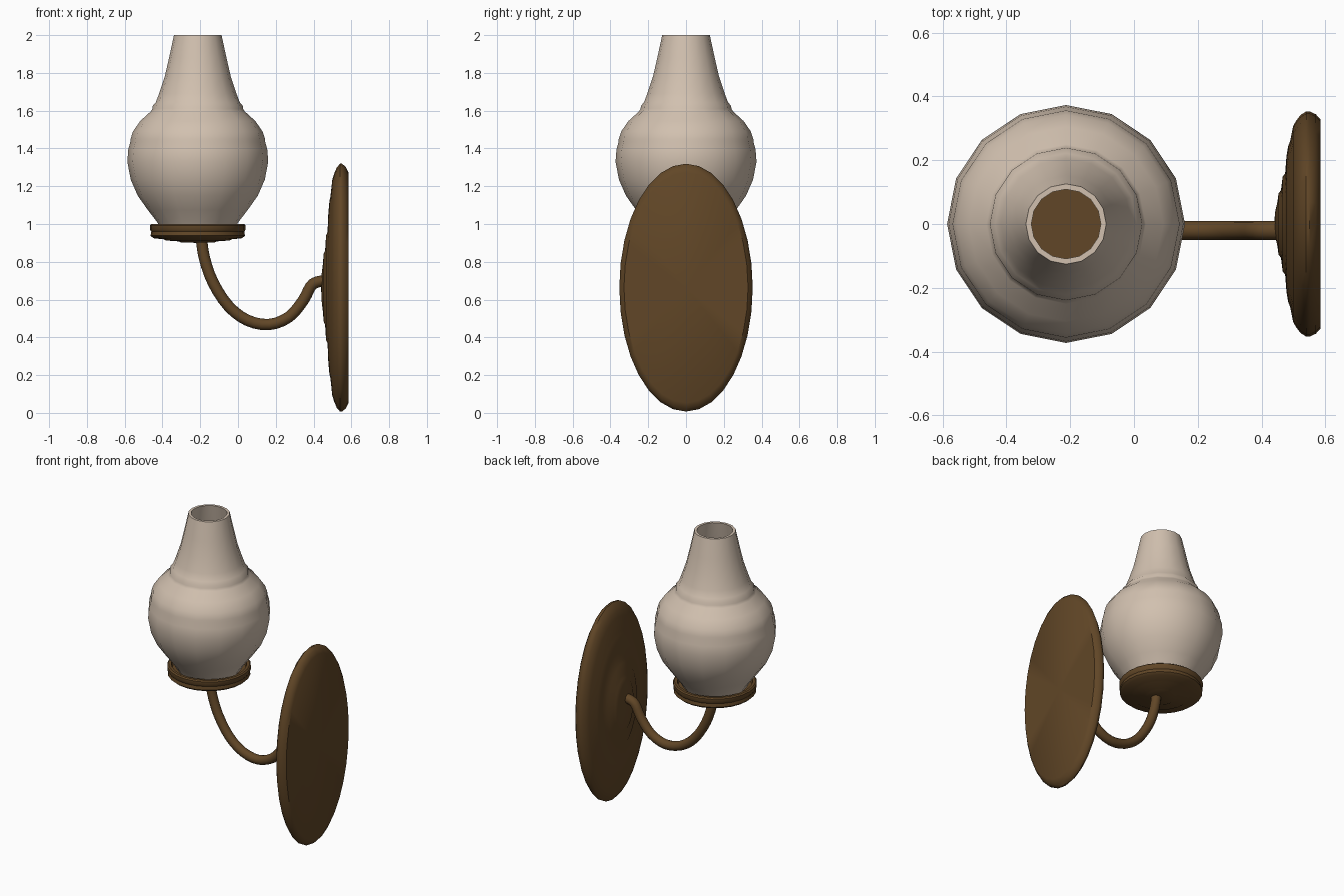
import bpy, bmesh, math
from mathutils import Matrix, Vector

if "Cube" in bpy.data.objects:
    bpy.data.objects.remove(bpy.data.objects["Cube"])


def material(name, rgb):
    m = bpy.data.materials.new(name)
    m.diffuse_color = (*rgb, 1)
    m.use_nodes = True
    m.node_tree.nodes["Principled BSDF"].inputs["Base Color"].default_value = m.diffuse_color
    return m


BRONZE = material("bronze", (0.12, 0.062, 0.02))
GLASS = material("frosted_glass", (0.64, 0.53, 0.43))
CX = -0.213


def lathe(name, profile, sides, matrix, mat, angle=40, closed=False):
    """Spin (radius, height) points about local z; radius 0 makes a pole."""
    bm = bmesh.new()
    rings = []
    for r, h in profile:
        if r == 0:
            rings.append([bm.verts.new((0, 0, h))] * sides)
        else:
            rings.append([bm.verts.new((r * math.cos(2 * math.pi * i / sides),
                                        r * math.sin(2 * math.pi * i / sides), h))
                          for i in range(sides)])
    pairs = list(zip(rings, rings[1:]))
    if closed:
        pairs.append((rings[-1], rings[0]))
    for a, b in pairs:
        for i in range(sides):
            j = (i + 1) % sides
            bm.faces.new(list(dict.fromkeys((a[i], a[j], b[j], b[i]))))
    bm.transform(matrix)
    bmesh.ops.recalc_face_normals(bm, faces=bm.faces)
    return finish(name, bm, mat, angle)


def finish(name, bm, mat, angle):
    me = bpy.data.meshes.new(name)
    bm.to_mesh(me)
    bm.free()
    me.materials.append(mat)
    ob = bpy.data.objects.new(name, me)
    bpy.context.collection.objects.link(ob)
    bpy.ops.object.select_all(action='DESELECT')
    bpy.context.view_layer.objects.active = ob
    ob.select_set(True)
    bpy.ops.object.shade_smooth_by_angle(angle=math.radians(angle))
    return ob


# Glass shade: outer profile up, thin rim, inner wall back down
outer = [(0.195, 0.975), (0.215, 1.01), (0.265, 1.075), (0.318, 1.15), (0.355, 1.235),
         (0.373, 1.33), (0.368, 1.395), (0.357, 1.435), (0.356, 1.45), (0.343, 1.49),
         (0.305, 1.545), (0.25, 1.595), (0.240, 1.61), (0.239, 1.625), (0.222, 1.645),
         (0.205, 1.69), (0.175, 1.78), (0.152, 1.88), (0.126, 2.0)]
inner = [(r - 0.017, z) for r, z in reversed(outer)]
lathe("glass_shade", outer + inner, 16, Matrix.Translation((CX, 0, 0)), GLASS, 50, closed=True)

# Shallow cup holding the shade
cup = [(0, 0.90), (0.09, 0.903), (0.10, 0.908), (0.17, 0.913), (0.18, 0.919),
       (0.235, 0.925), (0.25, 0.938), (0.246, 0.96), (0.253, 0.97), (0.253, 0.993),
       (0.245, 1.0), (0.228, 1.0), (0.222, 0.97), (0, 0.97)]
lathe("shade_cup", cup, 24, Matrix.Translation((CX, 0, 0)), BRONZE)

# Oval wall plate: stepped dome facing -x, flat back at +x
plate = [(0, 0.145), (0.10, 0.143), (0.20, 0.135), (0.27, 0.132), (0.30, 0.124),
         (0.42, 0.119), (0.45, 0.111), (0.60, 0.107), (0.70, 0.101), (0.73, 0.096),
         (0.87, 0.086), (0.92, 0.076), (0.97, 0.062), (1.0, 0.045), (1.0, 0.034),
         (0.975, 0.015), (0.93, 0.0), (0, 0.0)]
to_wall = (Matrix.Translation((0.585, 0, 0.663)) @ Matrix.Diagonal((1, 0.353, 0.656, 1))
           @ Matrix.Rotation(-math.pi / 2, 4, 'Y'))
lathe("wall_plate", plate, 32, to_wall, BRONZE)

# Curved arm: smooth path swept with a round section
path = [(-0.195, 0.93), (-0.178, 0.82), (-0.132, 0.69), (-0.05, 0.565), (0.05, 0.49),
        (0.165, 0.468), (0.27, 0.508), (0.345, 0.595), (0.385, 0.67), (0.42, 0.693),
        (0.47, 0.70)]
pts = [Vector((x, -0.02, z)) for x, z in path]
ext = [2 * pts[0] - pts[1]] + pts + [2 * pts[-1] - pts[-2]]
centres = []
for a, b, c, d in zip(ext, ext[1:], ext[2:], ext[3:]):
    for k in range(3):
        t = k / 3
        centres.append(0.5 * (2 * b + (c - a) * t + (2 * a - 5 * b + 4 * c - d) * t * t
                              + (3 * b - a - 3 * c + d) * t ** 3))
centres.append(pts[-1])
bm = bmesh.new()
rings = []
for i, p in enumerate(centres):
    tan = (centres[min(i + 1, len(centres) - 1)] - centres[max(i - 1, 0)]).normalized()
    side = Vector((0, 1, 0))
    up = tan.cross(side)
    rings.append([bm.verts.new(p + 0.03 * (math.cos(k * math.pi / 6) * side
                                           + math.sin(k * math.pi / 6) * up))
                  for k in range(12)])
for a, b in zip(rings, rings[1:]):
    for k in range(12):
        j = (k + 1) % 12
        bm.faces.new((a[k], a[j], b[j], b[k]))
bm.faces.new(rings[0])
bm.faces.new(rings[-1])
bmesh.ops.recalc_face_normals(bm, faces=bm.faces)
finish("curved_arm", bm, BRONZE, 45)
